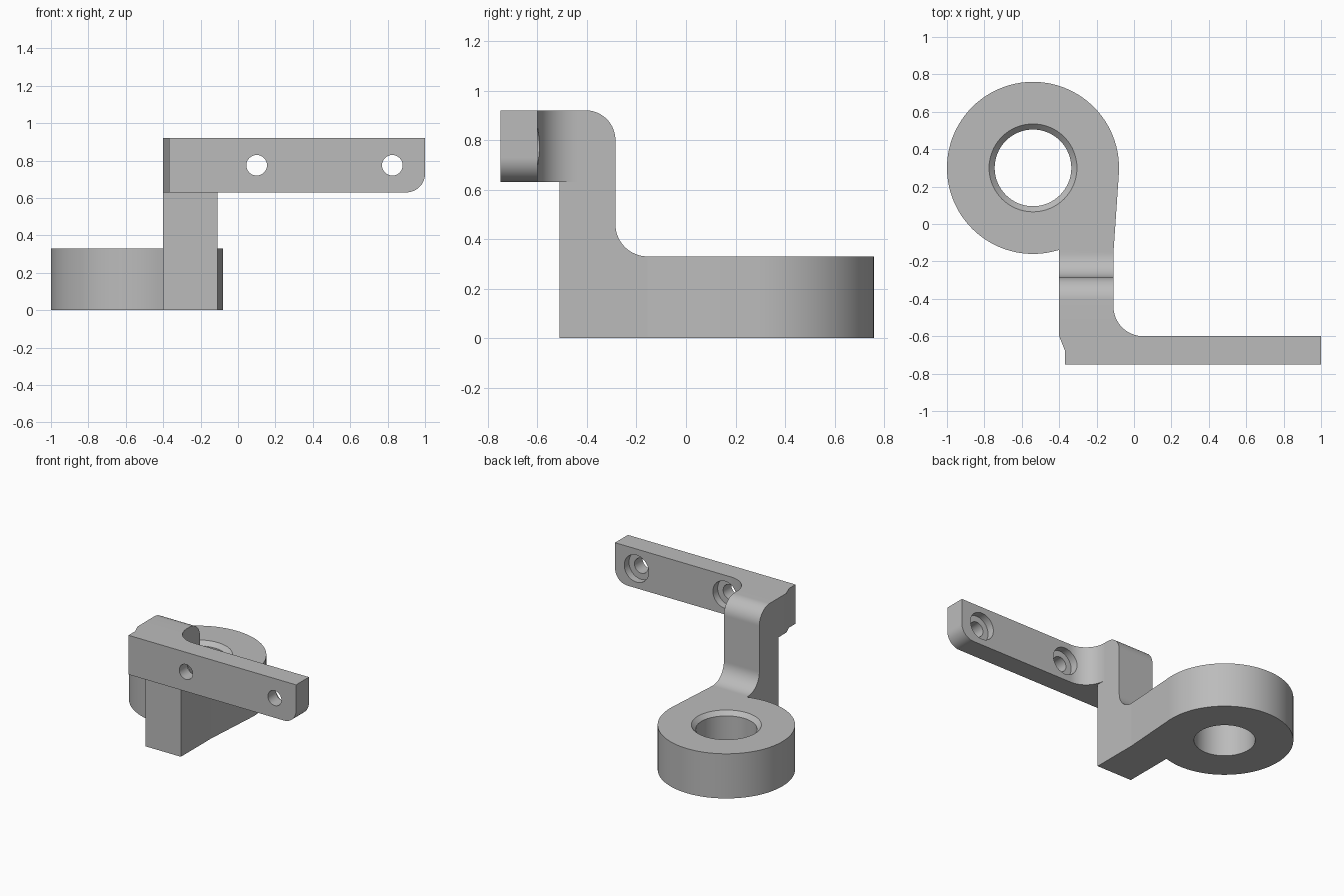
import bpy, bmesh
from math import cos, sin, radians
from mathutils import Vector

cube = bpy.data.objects.get("Cube")
if cube:
    bpy.data.objects.remove(cube)

grey = bpy.data.materials.new("plain grey")
grey.use_nodes = True
colour = (0.5, 0.5, 0.5, 1)
grey.diffuse_color = colour
grey.node_tree.nodes["Principled BSDF"].inputs["Base Color"].default_value = colour


def arc(cx, cy, r, start, end, steps=16):
    """Points on a circle arc, angles in degrees."""
    angles = [radians(start + (end - start) * i / steps) for i in range(steps + 1)]
    return [(cx + r * cos(a), cy + r * sin(a)) for a in angles]


def prism(name, profile, axis, low, high):
    """Extrude a profile along x (profile y,z), y (x,z) or z (x,y)."""
    place = {"x": lambda a, b, d: (d, a, b),
             "y": lambda a, b, d: (a, d, b),
             "z": lambda a, b, d: (a, b, d)}[axis]
    bm = bmesh.new()
    face = bm.faces.new([bm.verts.new(place(a, b, low)) for a, b in profile])
    side = bmesh.ops.extrude_face_region(bm, geom=[face])
    moved = [v for v in side["geom"] if isinstance(v, bmesh.types.BMVert)]
    bmesh.ops.translate(bm, verts=moved, vec=Vector(place(0, 0, high - low)))
    bmesh.ops.recalc_face_normals(bm, faces=bm.faces)
    return finish(name, bm)


def cone(name, x, y, r_low, r_high, low, high):
    """Upright tapered cutter."""
    bm = bmesh.new()
    bmesh.ops.create_cone(bm, cap_ends=True, segments=64, radius1=r_low,
                          radius2=r_high, depth=high - low)
    bmesh.ops.translate(bm, verts=bm.verts, vec=(x, y, (low + high) / 2))
    return finish(name, bm)


def finish(name, bm):
    mesh = bpy.data.meshes.new(name)
    bm.to_mesh(mesh)
    bm.free()
    mesh.materials.append(grey)
    obj = bpy.data.objects.new(name, mesh)
    bpy.context.collection.objects.link(obj)
    return obj


def combine(target, other, operation):
    """Apply a boolean and discard the tool object."""
    mod = target.modifiers.new("boolean", "BOOLEAN")
    mod.operation, mod.object, mod.solver = operation, other, "EXACT"
    bpy.ops.object.select_all(action="DESELECT")
    bpy.context.view_layer.objects.active = target
    target.select_set(True)
    bpy.ops.object.modifier_apply(modifier=mod.name)
    bpy.data.objects.remove(other)


# Post dimensions shared by the parts
LEFT, RIGHT = -0.40, -0.11
RING_X, RING_Y = -0.54, 0.30

# Ring with its tangent neck
bracket = prism("mounting_bracket",
                arc(RING_X, RING_Y, 0.46, -4, 287.7, 80)
                + [(LEFT, -0.155), (RIGHT, -0.155)],
                "z", 0, 0.33)

# Upright post, filleted at the foot and rounded at the top back edge
post = prism("post",
             [(-0.51, 0), (-0.155, 0)]
             + arc(-0.155, 0.46, 0.13, 270, 180)
             + arc(-0.405, 0.80, 0.12, 0, 90)
             + [(-0.51, 0.92)],
             "x", LEFT, RIGHT)
combine(bracket, post, "UNION")

# Arm with a curved inner corner and a slanted outer one
arm = prism("arm",
            [(-0.37, -0.75), (1, -0.75), (1, -0.60)]
            + arc(0.05, -0.44, 0.16, 270, 180)
            + [(LEFT, -0.44), (LEFT, -0.60), (-0.37, -0.675)],
            "z", 0.63, 0.92)
# Rounded lower end of the arm
corner = prism("corner_cutter",
               arc(0.90, 0.73, 0.10, 270, 360) + [(1.1, 0.73), (1.1, 0.53), (0.90, 0.53)],
               "y", -0.9, -0.4)
combine(arm, corner, "DIFFERENCE")
combine(bracket, arm, "UNION")

# Ring bore and its chamfered top rim
combine(bracket, cone("bore_cutter", RING_X, RING_Y, 0.205, 0.205, -0.1, 0.5), "DIFFERENCE")
combine(bracket, cone("rim_cutter", RING_X, RING_Y, 0.205, 0.265, 0.30, 0.36), "DIFFERENCE")

# Screw holes, counterbored from the back
for x in (0.10, 0.825):
    for radius, start in ((0.055, -0.9), (0.10, -0.655)):
        circle = arc(x, 0.775, radius, 0, 352.5, 47)
        combine(bracket, prism("screw_cutter", circle, "y", start, -0.45), "DIFFERENCE")

bpy.ops.object.select_all(action="DESELECT")
bpy.context.view_layer.objects.active = bracket
bracket.select_set(True)
bpy.ops.object.shade_smooth_by_angle(angle=radians(25))
